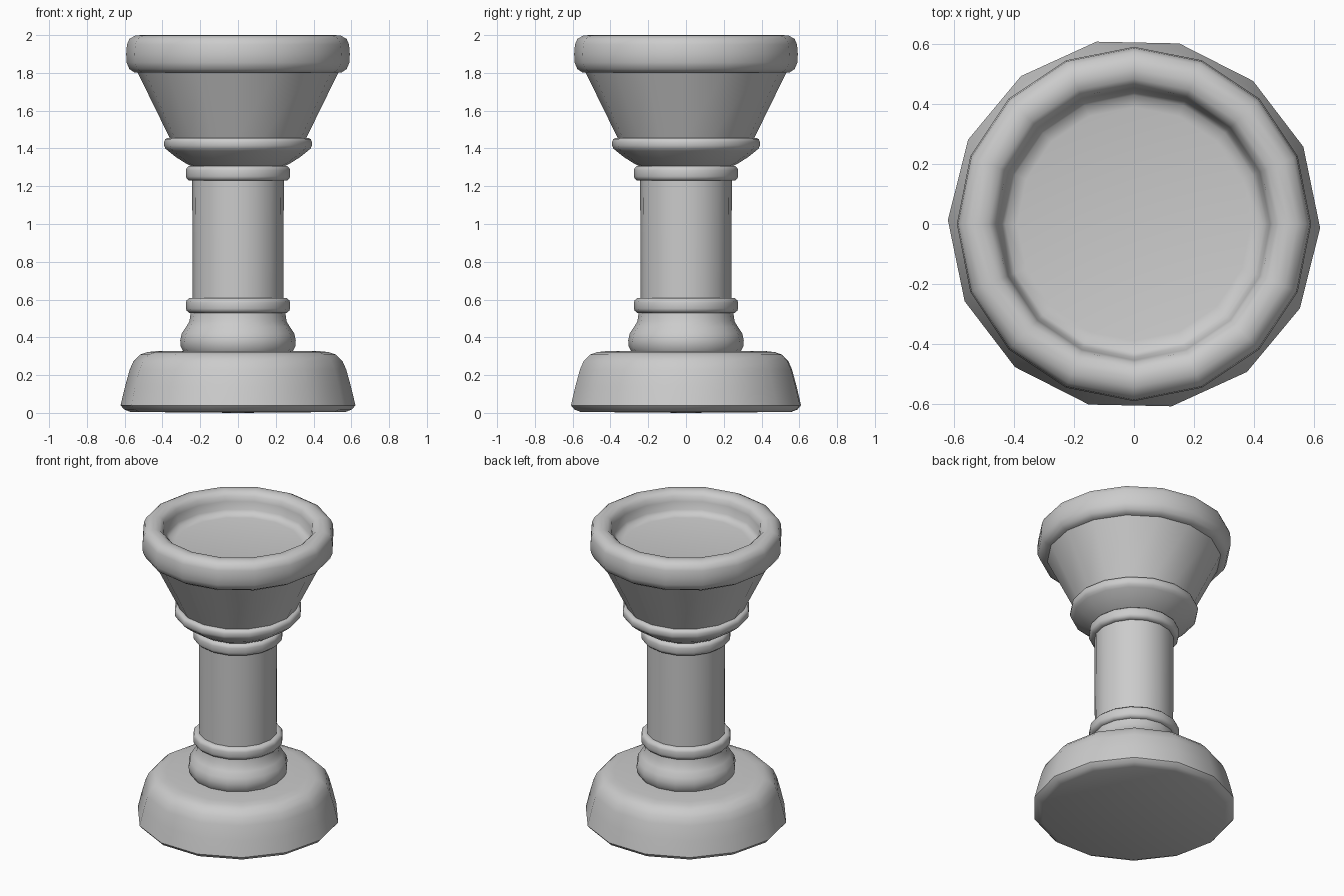
import bpy, bmesh, math

if "Cube" in bpy.data.objects:
    bpy.data.objects.remove(bpy.data.objects["Cube"])


def lathe(name, profile, sides=16, turn=0.0, smooth=50):
    """Revolve (radius, z) points, listed bottom to top on the outside, around z."""
    bm = bmesh.new()
    rings = []
    for r, z in profile:
        if r == 0:
            rings.append([bm.verts.new((0, 0, z))] * sides)
            continue
        ring = []
        for i in range(sides):
            a = math.radians(turn) + 2 * math.pi * i / sides
            ring.append(bm.verts.new((r * math.cos(a), r * math.sin(a), z)))
        rings.append(ring)
    for low, high in zip(rings, rings[1:]):
        for i in range(sides):
            j = (i + 1) % sides
            quad = list(dict.fromkeys((low[i], low[j], high[j], high[i])))
            bm.faces.new(quad)
    mesh = bpy.data.meshes.new(name)
    bm.to_mesh(mesh)
    bm.free()
    obj = bpy.data.objects.new(name, mesh)
    bpy.context.collection.objects.link(obj)
    bpy.ops.object.select_all(action='DESELECT')
    obj.select_set(True)
    bpy.context.view_layer.objects.active = obj
    bpy.ops.object.shade_smooth_by_angle(angle=math.radians(smooth))
    return obj


def band(name, z0, z1, r, inner):
    """Ring moulding with softened edges."""
    b = 0.016
    return lathe(name, [(inner, z0), (r - b, z0), (r - 0.004, z0 + b * 0.7), (r, z0 + b * 1.4),
                        (r, z1 - b * 1.4), (r - 0.004, z1 - b * 0.7), (r - b, z1), (inner, z1)])


# Wide foot, 14-sided and slightly turned
lathe("base", [(0, 0), (0.57, 0.005), (0.603, 0.018), (0.622, 0.04), (0.598, 0.14),
               (0.573, 0.23), (0.553, 0.275), (0.52, 0.308), (0.48, 0.322),
               (0.43, 0.327), (0.25, 0.327)], sides=14, turn=-1.2)

# Bulging foot of the column
lathe("column_foot", [(0.29, 0.327), (0.303, 0.35), (0.306, 0.385), (0.298, 0.42),
                      (0.275, 0.455), (0.257, 0.485), (0.25, 0.535)])

# Shaft between two ring mouldings
band("lower_ring", 0.53, 0.607, 0.276, 0.24)
lathe("shaft", [(0.24, 0.6), (0.243, 1.24)])
band("upper_ring", 1.23, 1.307, 0.276, 0.24)

# Flared collar under the bowl
lathe("collar", [(0.25, 1.307), (0.275, 1.32), (0.33, 1.355), (0.37, 1.387), (0.385, 1.4),
                 (0.391, 1.415), (0.391, 1.435), (0.385, 1.45), (0.372, 1.456), (0.35, 1.456)])

# Conical bowl
lathe("bowl", [(0.362, 1.456), (0.533, 1.805)])

# Rounded rim and recessed dish
lathe("rim", [(0.52, 1.8), (0.55, 1.803), (0.575, 1.82), (0.59, 1.855), (0.592, 1.9),
              (0.588, 1.95), (0.575, 1.98), (0.545, 1.997), (0.515, 2.0), (0.485, 1.993),
              (0.463, 1.972), (0.455, 1.94), (0.445, 1.89), (0.43, 1.868), (0.39, 1.86), (0, 1.86)])
